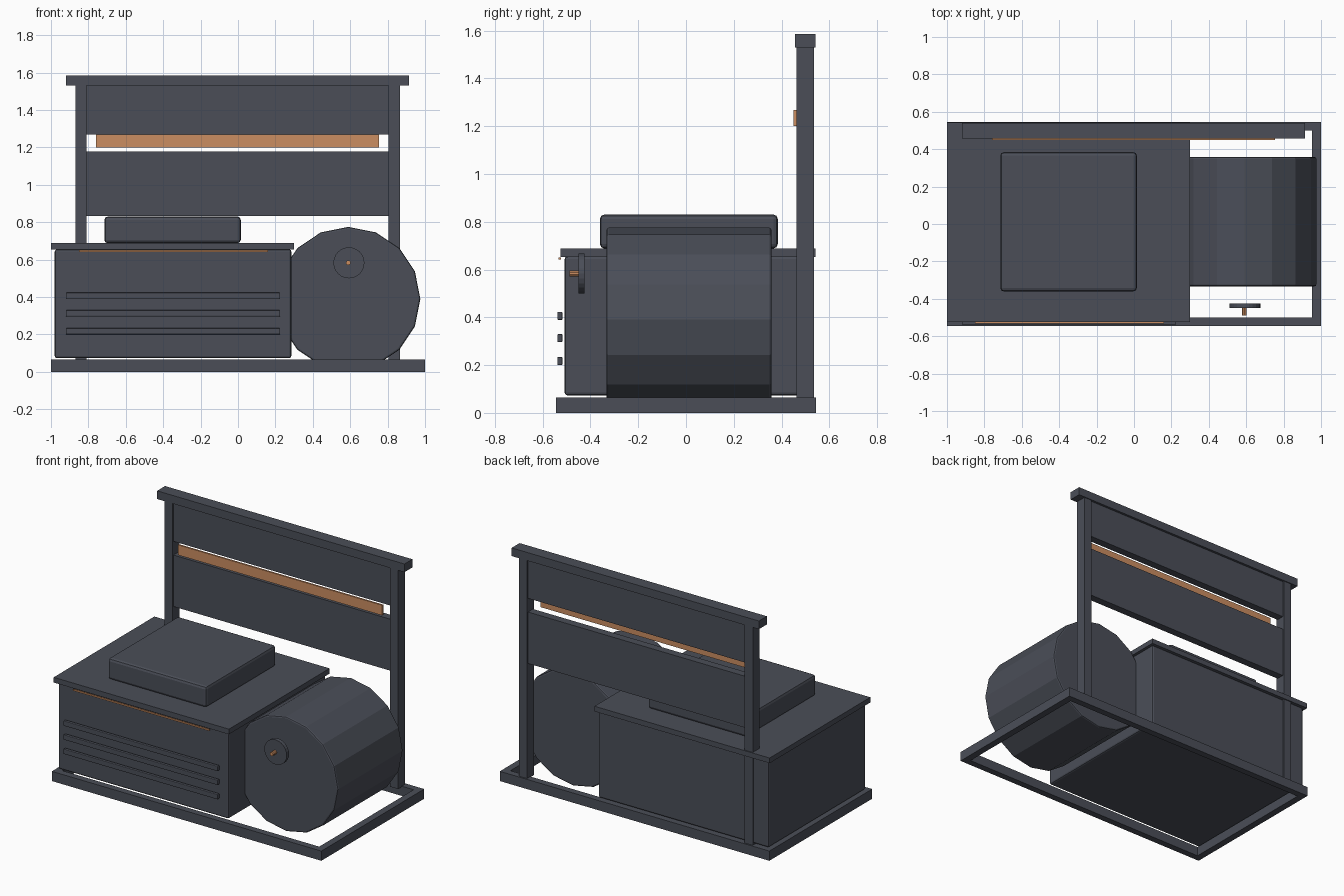
import bpy, math

if "Cube" in bpy.data.objects:
    bpy.data.objects.remove(bpy.data.objects["Cube"])


def material(name, rgb):
    m = bpy.data.materials.new(name)
    m.diffuse_color = (*rgb, 1)
    m.use_nodes = True
    m.node_tree.nodes["Principled BSDF"].inputs["Base Color"].default_value = m.diffuse_color
    return m


GREY = material("slate grey", (0.069, 0.076, 0.097))
COPPER = material("copper", (0.60, 0.27, 0.12))


def finish(o, name, mat, bevel):
    o.name = name
    o.data.materials.append(mat)
    if bevel:
        b = o.modifiers.new("bevel", 'BEVEL')
        b.width, b.segments = bevel, 2
        b.limit_method, b.angle_limit = 'ANGLE', math.radians(40)
    return o


def box(name, x, y, z, mat=GREY, bevel=0):
    """Box from (min, max) pairs on each axis."""
    bpy.ops.mesh.primitive_cube_add(size=1, location=[(a + b) / 2 for a, b in (x, y, z)])
    o = bpy.context.object
    o.scale = [b - a for a, b in (x, y, z)]
    bpy.ops.object.transform_apply(location=False, rotation=False, scale=True)
    return finish(o, name, mat, bevel)


def disc(name, x, z, y, radius, sides, mat=GREY, bevel=0):
    """Cylinder along y, with a vertex pointing along +x."""
    bpy.ops.mesh.primitive_cylinder_add(
        vertices=sides, radius=radius, depth=y[1] - y[0],
        location=(x, (y[0] + y[1]) / 2, z), rotation=(math.pi / 2, 0, 0))
    return finish(bpy.context.object, name, mat, bevel)


# Open base frame
box("base_front_bar", (-1, 1), (-0.545, -0.5), (0, 0.065))
box("base_back_bar", (-1, 1), (0.5, 0.545), (0, 0.065))
box("base_left_bar", (-1, -0.953), (-0.5, 0.5), (0, 0.065))
box("base_right_bar", (0.953, 1), (-0.5, 0.5), (0, 0.065))

# Cabinet, lid and raised cover
box("cabinet", (-0.98, 0.285), (-0.508, 0.525), (0.073, 0.655), bevel=0.012)
box("lid", (-1, 0.3), (-0.525, 0.542), (0.653, 0.688))
box("raised_cover", (-0.715, 0.015), (-0.36, 0.384), (0.688, 0.83), bevel=0.018)
box("lid_trim", (-0.85, 0.16), (-0.533, -0.524), (0.641, 0.651), COPPER)

# Front vent slats
for i, z in enumerate((0.217, 0.313, 0.406)):
    box(f"vent_slat_{i + 1}", (-0.92, 0.225), (-0.538, -0.517),
        (z - 0.017, z + 0.017), bevel=0.004)

# Drum, floating gauge and its pin
disc("drum", 0.59, 0.39, (-0.333, 0.358), 0.385, 16, bevel=0.01)
disc("gauge", 0.593, 0.583, (-0.449, -0.424), 0.083, 24)
disc("gauge_pin", 0.59, 0.583, (-0.488, -0.449), 0.013, 10, COPPER)

# Rear posts and top rail
for side, x in (("left", -0.84), ("right", 0.835)):
    box(side + "_post", (x - 0.03, x + 0.03), (0.462, 0.535), (0.06, 1.53))
box("top_rail", (-0.92, 0.915), (0.457, 0.541), (1.53, 1.585))

# Rear panels with a copper strip in the gap
box("upper_panel", (-0.81, 0.805), (0.472, 0.525), (1.27, 1.53))
box("lower_panel", (-0.81, 0.805), (0.472, 0.525), (0.833, 1.178))
box("copper_strip", (-0.76, 0.755), (0.45, 0.462), (1.2, 1.268), COPPER)
